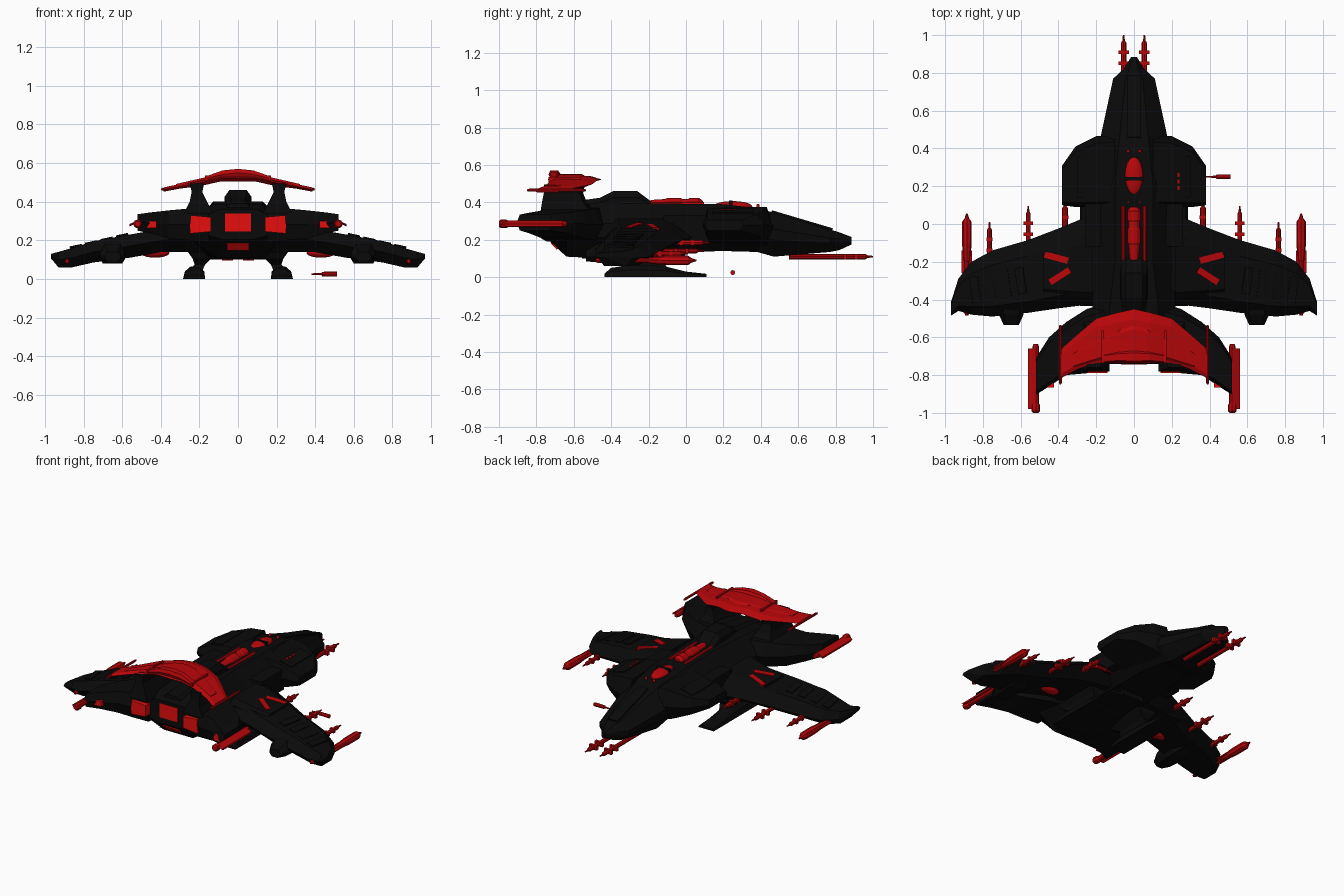
import bpy, bmesh, math
from mathutils import Matrix, Vector


def material(name, col):
    m = bpy.data.materials.new(name)
    m.diffuse_color = (*col, 1)
    return m


BLACK = material("hull_black", (0.003, 0.003, 0.003))
RED = material("trim_red", (0.48, 0.002, 0.003))
GLOW = material("engine_red", (0.8, 0.004, 0.004))


def finish(name, bm, mat, mirror):
    bmesh.ops.recalc_face_normals(bm, faces=bm.faces)
    me = bpy.data.meshes.new(name)
    bm.to_mesh(me)
    bm.free()
    me.materials.append(mat)
    ob = bpy.data.objects.new(name, me)
    bpy.context.collection.objects.link(ob)
    if mirror:
        ob.modifiers.new("mirror", 'MIRROR')
    return ob


def loft(name, rings, mat=BLACK, mirror=False):
    bm = bmesh.new()
    vs = [[bm.verts.new(p) for p in r] for r in rings]
    n = len(rings[0])
    for a, b in zip(vs, vs[1:]):
        for i in range(n):
            j = (i + 1) % n
            bm.faces.new((a[i], a[j], b[j], b[i]))
    bm.faces.new(vs[0])
    bm.faces.new(vs[-1])
    return finish(name, bm, mat, mirror)


def body(name, secs, x=0, mat=BLACK, mirror=False):
    """Loft along y: y, half widths top/mid/bottom, z bottom/mid/top."""
    return loft(name, [[(x - t, y, zt), (x + t, y, zt), (x + m, y, zm + .3 * (zt - zm)),
                        (x + m, y, zm - .2 * (zm - zb)), (x + b, y, zb), (x - b, y, zb),
                        (x - m, y, zm - .2 * (zm - zb)), (x - m, y, zm + .3 * (zt - zm))]
                       for y, t, m, b, zb, zm, zt in secs], mat, mirror)


def wing(name, secs, mat=BLACK, f=.22):
    """Mirrored loft along x: x, y front, y back, z bottom, z top."""
    rings = []
    for x, yf, yb, zb, zt in secs:
        c, zm = (yf - yb) * f, (zb + zt) / 2
        rings.append([(x, yf, zm), (x, yf - c, zt), (x, yb + c * .7, zt),
                      (x, yb, zm), (x, yb + c * .7, zb), (x, yf - c, zb)])
    return loft(name, rings, mat, True)


def box(name, c, s, mat=RED, mirror=True, rot=(0, 0, 0)):
    bm = bmesh.new()
    M = Matrix.Translation(c)
    for a, ax in zip(rot, 'XYZ'):
        M = M @ Matrix.Rotation(math.radians(a), 4, ax)
    bmesh.ops.create_cube(bm, size=1, matrix=M @ Matrix.Diagonal((*s, 1)))
    return finish(name, bm, mat, mirror)


def rod(name, x, z, prof, mat=RED, mirror=True, n=8):
    """Turned part along y from (y, radius) pairs."""
    return loft(name, [[(x + r * math.cos(k * math.tau / n), y, z + r * math.sin(k * math.tau / n))
                        for k in range(n)] for y, r in prof], mat, mirror)


def ball(name, c, s, mat=RED, mirror=False):
    bm = bmesh.new()
    bmesh.ops.create_uvsphere(bm, u_segments=16, v_segments=10, radius=1,
                              matrix=Matrix.Translation(c) @ Matrix.Diagonal((*s, 1)))
    for f in bm.faces:
        f.smooth = True
    return finish(name, bm, mat, mirror)


# Main hull, nose at +y
body("hull", [(.885, .008, .015, .01, .175, .195, .215), (.82, .025, .055, .03, .145, .19, .24),
              (.77, .045, .11, .06, .135, .19, .255), (.47, .075, .175, .11, .11, .22, .345),
              (.38, .085, .19, .11, .135, .23, .37), (.2, .1, .23, .13, .14, .24, .39),
              (-.2, .1, .22, .14, .13, .24, .395), (-.45, .13, .22, .14, .10, .24, .40),
              (-.64, .13, .25, .11, .11, .24, .385), (-.74, .1, .24, .08, .205, .26, .36)])
box("nose_ridge", (0, .62, .300), (.07, .34, .02), BLACK, False, (-16.5, 0, 0))

# Shoulder intakes: upper edge droops outward, underside rises to meet it
wing("shoulder_intake", [(.10, .47, .09, .15, .375), (.20, .465, .09, .185, .365),
                         (.31, .41, .09, .225, .335), (.38, .31, .10, .25, .305)], f=.1)
box("shoulder_panel", (.255, .25, .349), (.09, .22, .016), BLACK, rot=(0, 13, 0))
box("flank_block", (.215, .0, .26), (.09, .24, .14), BLACK)
for k in range(3):
    box("intake_vent", (.235, .19 + k * .035, .36), (.012, .022, .012), RED, False)

# Dorsal hump
body("dorsal_hump", [(-.18, .04, .07, .08, .37, .385, .40), (-.26, .045, .07, .08, .37, .41, .46),
                     (-.39, .045, .07, .08, .37, .41, .46), (-.46, .04, .06, .08, .37, .39, .425),
                     (-.7, .04, .06, .08, .35, .37, .39)])

# Canopy, spine and side rails
ball("canopy", (0, .25, .377), (.05, .105, .03))
box("canopy_frame", (0, .24, .386), (.1, .018, .046), BLACK, False)
rod("spine_tube", 0, .388, [(.09, .02), (.07, .036), (.02, .036), (.01, .03), (-.02, .03), (-.03, .036),
                            (-.1, .036), (-.11, .03), (-.19, .025)], mirror=False, n=12)
rod("spine_rail", .057, .392, [(.095, .011), (-.195, .011)])
for y in (.385, .115):
    ball("canopy_light", (.03, y, .38), (.009, .009, .012), RED, True)

# Main wings
wing("main_wing", [(.15, .06, -.43, .14, .31), (.27, .03, -.43, .14, .285), (.39, -.02, -.445, .14, .26),
                   (.56, -.085, -.47, .11, .23), (.75, -.14, -.49, .085, .195), (.86, -.20, -.48, .06, .16),
                   (.93, -.29, -.46, .06, .14), (.968, -.41, -.485, .105, .13)])
wing("wing_root_armor", [(.22, -.05, -.40, .24, .315), (.34, -.07, -.39, .23, .285),
                         (.48, -.13, -.37, .2, .258)], f=.15)
body("wing_engine", [(-.25, .03, .04, .03, .1, .14, .19), (-.34, .05, .075, .05, .08, .13, .205),
                     (-.48, .04, .065, .04, .08, .12, .175), (-.535, .025, .04, .02, .085, .11, .14)], .65, mirror=True)
for k in range(4):
    x = .6 + k * .08
    box("wing_rib", (x, -.3 - k * .016, .224 - k * .019), (.045, .14, .016), BLACK, rot=(0, 12, -8))
box("wing_stripe_front", (.41, -.178, .265), (.13, .034, .02), rot=(0, 9, 15))
box("wing_stripe_rear", (.39, -.276, .27), (.125, .034, .022), rot=(0, 12, -32))
ball("belly_pod", (.43, -.3, .135), (.075, .035, .025), RED, True)

# Rear swept fins with side boosters
wing("rear_fin", [(.15, -.42, -.77, .19, .37), (.25, -.45, -.79, .2, .365), (.36, -.52, -.80, .21, .355),
                  (.45, -.60, -.86, .235, .345), (.52, -.71, -.905, .25, .335)], f=.12)
rod("booster_tube", .52, .285, [(-.635, .012), (-.65, .017), (-.95, .017), (-.96, .023), (-.99, .023), (-1, .015)])
loft("booster_plate", [[(x, -.66, z), (x, -.74, z), (x, -.98, z), (x, -.96, z - .012), (x, -.66, z - .012)]
                       for x, z in ((.525, .302), (.562, .284))], RED, True)

# Engine exhaust panels
box("centre_exhaust", (0, -.735, .292), (.135, .016, .095), GLOW, False)
box("lower_exhaust", (0, -.703, .17), (.115, .014, .05), GLOW, False, (42, 0, 0))
loft("side_exhaust", [[(.14, y, .245), (.25, y, .235), (.245, y, .33), (.14, y, .32)]
                      for y in (-.74, -.79)], GLOW, True)
box("outer_exhaust", (.455, -.85, .283), (.065, .03, .036), GLOW)

# Tail wing on two pylons
loft("tail_pylon", [[(a, f, z), (b, f - .02, z), (b, k, z), (a, k, z)] for a, b, f, k, z in
                    ((.13, .28, -.48, -.78, .34), (.16, .25, -.53, -.77, .40), (.185, .24, -.55, -.76, .45),
                     (.175, .25, -.54, -.76, .495))], BLACK, True)
wing("tail_wing", [(0, -.45, -.74, .505, .54), (.09, -.47, -.735, .505, .54), (.2, -.50, -.735, .48, .515),
                   (.30, -.585, -.77, .468, .492), (.385, -.66, -.815, .452, .474)], RED, .2)
wing("tail_wing_ridge", [(0, -.53, -.72, .52, .552), (.07, -.55, -.71, .52, .549), (.18, -.60, -.72, .5, .524),
                         (.32, -.68, -.76, .475, .492)], RED, .15)
wing("tail_wing_crest", [(0, -.67, -.735, .53, .57), (.08, -.675, -.73, .52, .562),
                         (.17, -.69, -.735, .51, .53)], RED, .2)
rod("tail_tip_rod", .39, .465, [(-.535, .005), (-.55, .008), (-.84, .008), (-.85, .004)])
box("tail_brace", (.165, -.65, .523), (.012, .17, .025))


# Guns: barrel with muzzle bands and cross pieces
def gun(name, x, z, y0, y1, r, cross=.05):
    rod(name, x, z, [(y0, r), (y1 - .04, r), (y1 - .03, r * .5), (y1, r * .3)])
    for d in (.09, .15):
        box(name + "_clamp", (x, y1 - d, z), (cross, .018, r * 2.2))


gun("nose_gun", .055, .11, .55, 1.0, .014, .056)
box("nose_gun_rail", (.06, .52, .16), (.1, .16, .012))
gun("inner_gun", .365, .185, -.1, .125, .015, .034)
gun("mid_gun", .56, .14, -.2, .095, .013, .05)
gun("outer_gun", .765, .125, -.24, .01, .013, .032)
rod("wing_missile", .885, .09, [(-.485, .008), (-.47, .014), (-.2, .014), (-.19, .018), (-.1, .026), (.01, .026),
                                (.03, .012), (.055, .004)])
box("missile_fin", (.885, -.2, .09), (.056, .12, .008))

# Landing skids with legs
loft("landing_skid", [[(.17, y, 0), (.285, y, 0), (.275, y, z * .6), (.245, y, z), (.2, y, z), (.175, y, z * .6)]
                      for y, z in ((-.435, .02), (-.40, .05), (-.3, .065), (-.12, .06), (.0, .03), (.11, .018))], BLACK, True)
loft("landing_leg", [[(a, f, z), (b, f, z), (b, k, z), (a, k, z)] for a, b, f, k, z in
                     ((.19, .26, -.08, -.36, .03), (.17, .225, -.12, -.34, .075), (.14, .235, -.1, -.4, .105),
                      (.11, .26, -.1, -.42, .14))], BLACK, True)
box("belly_keel", (0, -.28, .12), (.16, .55, .04), BLACK, False)

# Loose dart beside the nose
dart = rod("loose_dart", 0, 0, [(0, .004), (.05, .006), (.055, .012), (.13, .013)], mirror=False)
dart.data.transform(Matrix.Translation((.382, .25, .025)) @ Matrix.Rotation(-math.pi / 2, 4, 'Z'))
